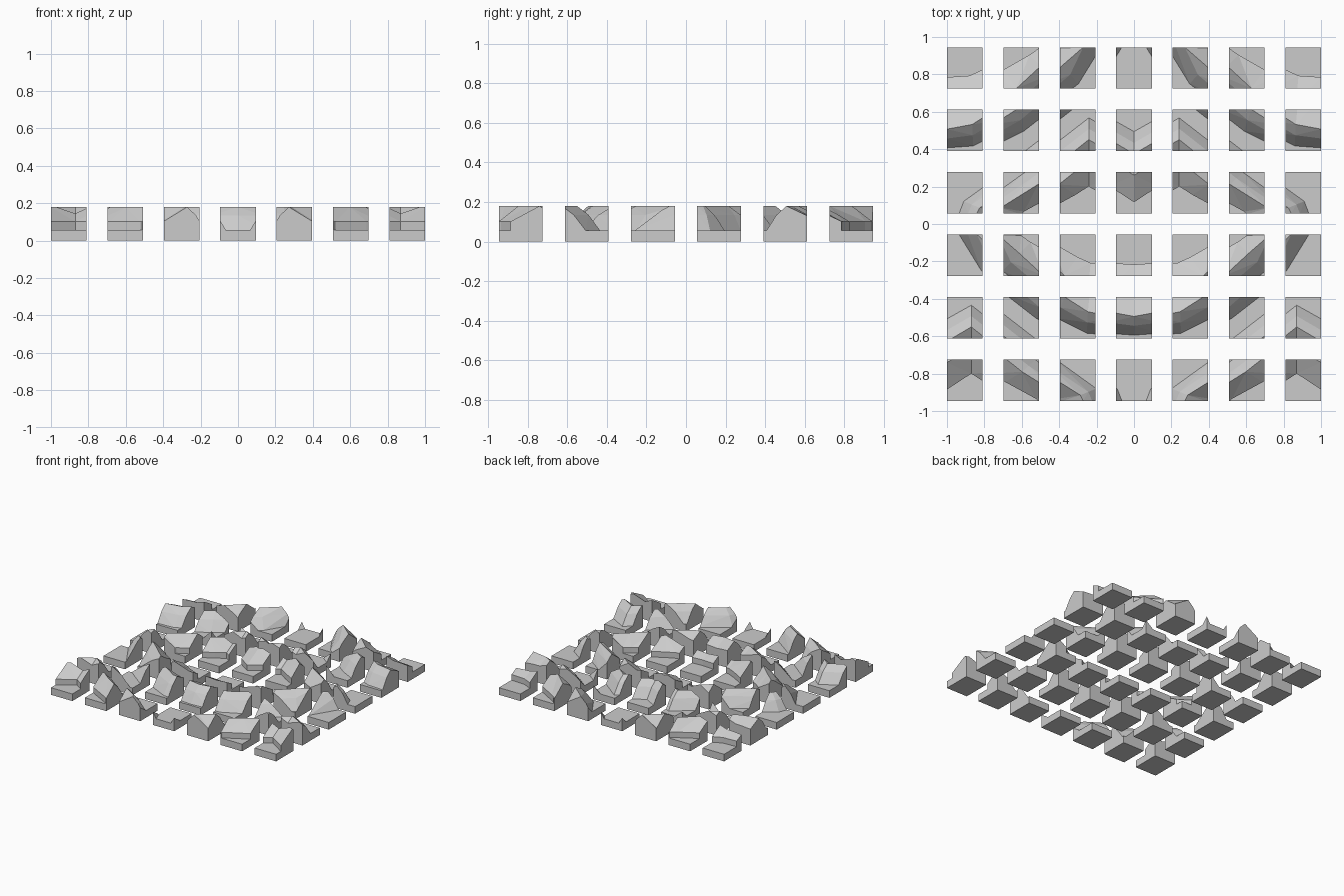
import bpy, bmesh
from mathutils import Vector

if "Cube" in bpy.data.objects:
    bpy.data.objects.remove(bpy.data.objects["Cube"])

W, H = 0.19, 0.221              # tile size
PX, PY = 1.81 / 6, 1.669 / 5    # spread tile pitch
COLS, ROWS = 7, 6
LOW, STEP, MID, TOP = 0.057, 0.102, 0.135, 0.18

# Half outlines of one ring-shaped ridge, from top centre to bottom centre
foot = [(0, .325), (.13, .398), (.36, .22), (.575, .065), (.6, 0),
        (.48, -.195), (.30, -.335), (.14, -.415), (0, -.425)]
crest = [(0, .205), (.13, .282), (.29, .155), (.49, .03), (.505, 0),
         (.39, -.10), (.26, -.22), (.135, -.30), (0, -.325)]
inner = [(0, .06), (.13, .145), (.20, .10), (.365, .01), (.38, -.005),
         (.33, -.04), (.19, -.12), (.12, -.152), (0, -.16)]
mid = [((a + c) / 2, (b + d) / 2) for (a, b), (c, d) in zip(foot, crest)]


def full(half):
    return half + [(-x, y) for x, y in half[-2:0:-1]]


def add_ring(bm, ox, oy):
    """Closed ridge: outer cliff, crest, inner slope, low inner wall."""
    levels = [(foot, .02), (foot, LOW), (mid, MID), (crest, TOP),
              (inner, STEP), (inner, .02)]
    loops = [[bm.verts.new((x + ox, y + oy, z)) for x, y in full(pts)]
             for pts, z in levels]
    n = len(loops[0])
    for a, b in zip(loops, loops[1:] + loops[:1]):
        for i in range(n):
            j = (i + 1) % n
            bm.faces.new((a[i], a[j], b[j], b[i]))


def make_object(name, bm):
    bmesh.ops.recalc_face_normals(bm, faces=bm.faces[:])
    me = bpy.data.meshes.new(name)
    bm.to_mesh(me)
    bm.free()
    ob = bpy.data.objects.new(name, me)
    bpy.context.scene.collection.objects.link(ob)
    return ob


# Whole landscape before cutting: slab joined with repeating ridges
bm = bmesh.new()
dx, dy = COLS * W / 2, ROWS * H / 2
for ox, oy in [(0, 0), (dx, dy), (-dx, dy), (dx, -dy), (-dx, -dy)]:
    add_ring(bm, ox, oy)
bmesh.ops.triangulate(bm, faces=bm.faces[:])
rings = make_object("ridge_helper", bm)

bm = bmesh.new()
bmesh.ops.create_cube(bm, size=1)
for v in bm.verts:
    v.co = (v.co.x * 3.2, v.co.y * 3.2, (v.co.z + .5) * LOW)
land = make_object("land_helper", bm)
mod = land.modifiers.new("join", 'BOOLEAN')
mod.operation, mod.solver, mod.object = 'UNION', 'EXACT', rings
dg = bpy.context.evaluated_depsgraph_get()
land_mesh = bpy.data.meshes.new_from_object(land.evaluated_get(dg))
for helper in (land, rings):
    bpy.data.objects.remove(helper)

# Cut the landscape into tiles and spread them apart
for r in range(ROWS):
    for c in range(COLS):
        cx, cy = (c - 3) * W, (2.5 - r) * H
        bm = bmesh.new()
        bm.from_mesh(land_mesh)
        for axis, centre, half in ((0, cx, W / 2), (1, cy, H / 2)):
            for s in (-1, 1):
                co, no = Vector(), Vector()
                co[axis], no[axis] = centre + s * half, s
                bmesh.ops.bisect_plane(
                    bm, geom=bm.verts[:] + bm.edges[:] + bm.faces[:], dist=1e-5,
                    plane_co=co, plane_no=no, clear_outer=True)
                bmesh.ops.holes_fill(
                    bm, edges=[e for e in bm.edges if e.is_boundary], sides=0)
        bmesh.ops.translate(bm, verts=bm.verts[:], vec=(
            (c - 3) * PX - cx, (2.5 - r) * PY - cy, 0))
        make_object(f"terrain_tile_{r + 1}_{c + 1}", bm)
bpy.data.meshes.remove(land_mesh)
